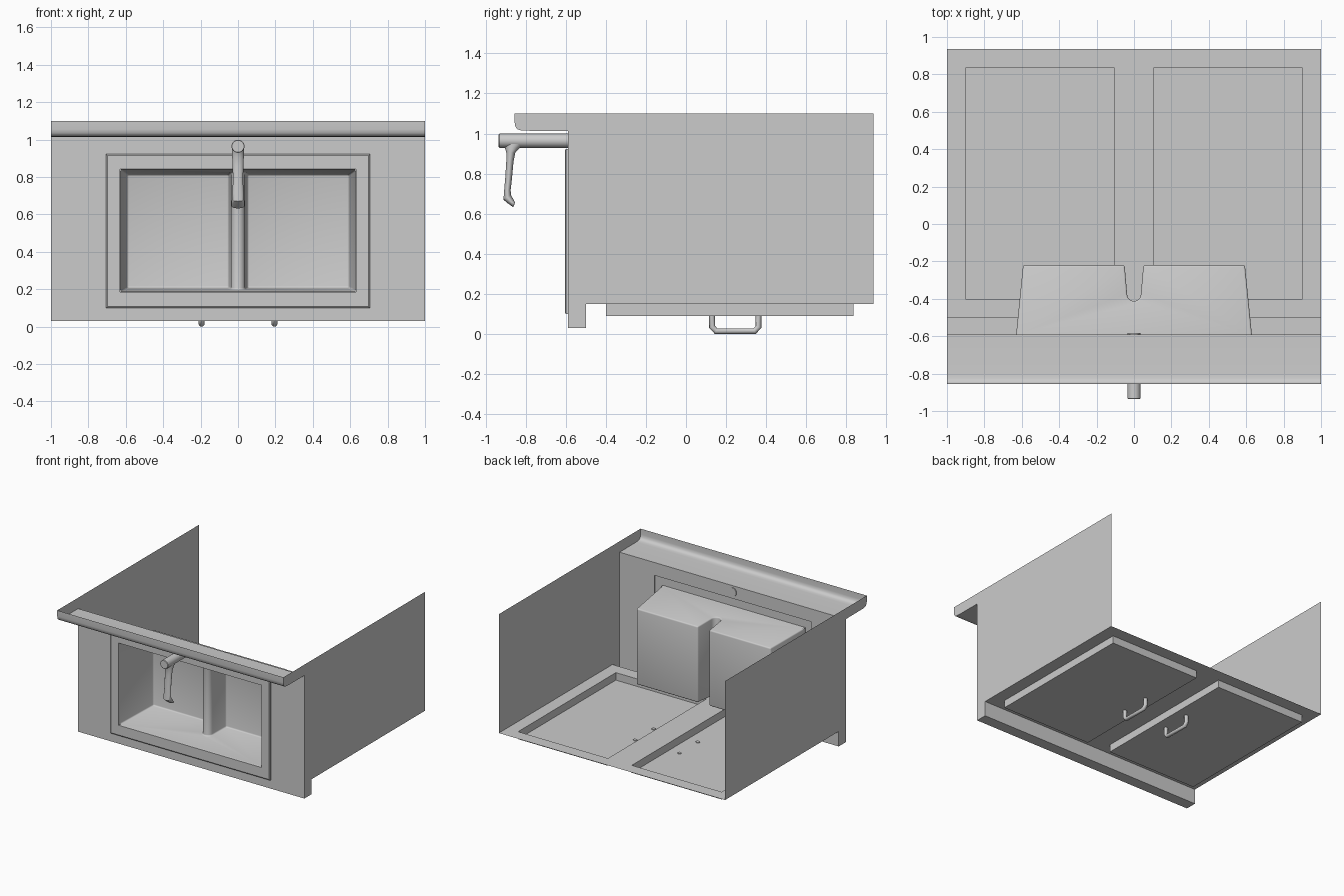
import bpy, bmesh, math
from mathutils import Vector

if "Cube" in bpy.data.objects:
    bpy.data.objects.remove(bpy.data.objects["Cube"])


def make(name, verts, faces, smooth=False, bevel=0):
    bm = bmesh.new()
    vs = [bm.verts.new(v) for v in verts]
    for f in faces:
        bm.faces.new([vs[i] for i in f])
    bmesh.ops.remove_doubles(bm, verts=bm.verts, dist=1e-5)
    bmesh.ops.recalc_face_normals(bm, faces=bm.faces)
    if bevel:
        edges = [e for e in bm.edges if e.is_manifold and e.calc_face_angle() > 0.7]
        bmesh.ops.bevel(bm, geom=edges, offset=bevel, segments=3, profile=0.5, affect='EDGES')
    me = bpy.data.meshes.new(name)
    bm.to_mesh(me)
    bm.free()
    ob = bpy.data.objects.new(name, me)
    bpy.context.collection.objects.link(ob)
    if smooth:
        bpy.context.view_layer.objects.active = ob
        ob.select_set(True)
        bpy.ops.object.shade_smooth_by_angle(angle=math.radians(40))
        ob.select_set(False)
    return ob


def loft(name, rings, caps=(False, False), **kw):
    n = len(rings[0])
    verts = [p for r in rings for p in r]
    faces = [(i * n + j, i * n + (j + 1) % n, (i + 1) * n + (j + 1) % n, (i + 1) * n + j)
             for i in range(len(rings) - 1) for j in range(n)]
    if caps[0]:
        faces.append(tuple(range(n)))
    if caps[1]:
        faces.append(tuple(range(len(verts) - n, len(verts))))
    return make(name, verts, faces, **kw)


def rect_y(hx, z0, z1, y):
    return [(-hx, y, z0), (hx, y, z0), (hx, y, z1), (-hx, y, z1)]


def strip(name, prof, **kw):
    # sheet with a (y, z) profile spanning the full width
    verts = [(x, y, z) for y, z in prof for x in (-1, 1)]
    return make(name, verts, [(2 * i, 2 * i + 1, 2 * i + 3, 2 * i + 2)
                              for i in range(len(prof) - 1)], **kw)


def circle(c, a, b, n=20):
    c, a, b = Vector(c), Vector(a), Vector(b)
    return [c + a * math.cos(2 * math.pi * i / n) + b * math.sin(2 * math.pi * i / n) for i in range(n)]


YC = -0.59      # counter surface
YR = -0.605     # sink rim surface

# countertop: front lip, surface with sink hole, curved backsplash
lip = [(-0.5, 0.15), (-0.5, 0.03), (YC, 0.03)]
splash = [(YC, 1.013), (-0.80, 1.014), (-0.825, 1.016), (-0.842, 1.022),
          (-0.852, 1.035), (-0.855, 1.055), (-0.855, 1.1)]
strip("counter_lip", lip)
strip("backsplash", splash, smooth=True)
loft("counter_surface", [rect_y(1, 0.03, 1.013, YC), rect_y(0.69, 0.112, 0.91, YC)])

# cabinet sides, including the counter and splash ends
side = lip + splash + [(0.935, 1.1), (0.935, 0.15)]
for s, label in ((-1, "left"), (1, "right")):
    make(label + "_side_panel", [(s, y, z) for y, z in side], [tuple(range(len(side)))])

# cabinet face with two raised doors
xs = [-1, -0.9, -0.105, 0.105, 0.9, 1]
ys = [-0.5, -0.4, 0.835, 0.935]
verts, faces = [], []
for i in range(5):
    for j in range(3):
        if not (j == 1 and i in (1, 3)):
            k = len(verts)
            verts += [(xs[i], ys[j], 0.15), (xs[i + 1], ys[j], 0.15),
                      (xs[i + 1], ys[j + 1], 0.15), (xs[i], ys[j + 1], 0.15)]
            faces.append((k, k + 1, k + 2, k + 3))
make("cabinet_face", verts, faces)


def door_ring(a, b, z):
    return [(a, ys[1], z), (b, ys[1], z), (b, ys[2], z), (a, ys[2], z)]


for i, label in ((1, "left"), (3, "right")):
    loft(label + "_door", [door_ring(xs[i], xs[i + 1], z) for z in (0.15, 0.09)], (False, True))

# door handles: bent round bars
path = [(0.13, 0.095), (0.13, 0.035), (0.15, 0.014), (0.342, 0.014), (0.362, 0.035), (0.362, 0.095)]
for s, label in ((-1, "left"), (1, "right")):
    rings = []
    for i, (y, z) in enumerate(path):
        p = Vector((0, y, z))
        a = Vector((0, *path[max(i - 1, 0)]))
        b = Vector((0, *path[min(i + 1, len(path) - 1)]))
        d1 = (p - a).normalized() if i else (b - p).normalized()
        d2 = (b - p).normalized() if i < len(path) - 1 else d1
        t = (d1 + d2).normalized()
        side_v = t.cross(Vector((1, 0, 0))) * 0.014 / max(t.dot(d1), 0.5)
        rings.append(circle((s * 0.195, y, z), (0.016, 0, 0), side_v, 12))
    loft(label + "_handle", rings, (True, True), smooth=True)

# sink rim, slightly raised
loft("sink_rim", [rect_y(0.705, 0.1, 0.922, YC), rect_y(0.705, 0.1, 0.922, YR + 0.005),
                  rect_y(0.698, 0.107, 0.915, YR), rect_y(0.632, 0.185, 0.842, YR),
                  rect_y(0.63, 0.187, 0.84, YC)])

# double basin: tapered shell with rounded divider
half = [(0.63, YC), (0.593, -0.22), (0.05, -0.22), (0.037, -0.375)]
arc = [(0.037 * math.cos(a), -0.375 - 0.037 * math.sin(a))
       for a in (math.pi * k / 10 for k in range(1, 10))]
prof = half + arc + [(-x, y) for x, y in reversed(half)]
n = len(prof)
verts = []
for base, taper in ((0.187, 0.02), (0.84, -0.027)):
    verts += [(x, y, base + taper * (y - YC) / 0.37) for x, y in prof]
faces = [(i, i + 1, n + i + 1, n + i) for i in range(n - 1)]
faces += [tuple(range(n)), tuple(range(n, 2 * n))]
make("sink_basin", verts, faces, smooth=True, bevel=0.01)

# faucet body
loft("faucet_body", [circle((0, y, 0.964), (r, 0, 0), (0, 0, r), 24)
                     for y, r in ((-0.935, 0.032), (-0.932, 0.035), (-0.583, 0.035))],
     (True, True), smooth=True)

# faucet spout: front point, back point, half width
sections = [((-0.912, 0.95), (-0.80, 0.945), 0.032),
            ((-0.904, 0.93), (-0.828, 0.93), 0.032),
            ((-0.897, 0.905), (-0.852, 0.905), 0.031),
            ((-0.897, 0.86), (-0.861, 0.86), 0.029),
            ((-0.902, 0.78), (-0.868, 0.78), 0.027),
            ((-0.908, 0.71), (-0.875, 0.72), 0.030),
            ((-0.911, 0.67), (-0.874, 0.695), 0.033),
            ((-0.89, 0.652), (-0.862, 0.672), 0.034),
            ((-0.862, 0.632), (-0.853, 0.655), 0.034)]
rings = []
for f, b, w in sections:
    f, b = Vector((0, *f)), Vector((0, *b))
    rings.append(circle((f + b) / 2, (w, 0, 0), (f - b) / 2))
loft("faucet_spout", rings, (True, True), smooth=True)
